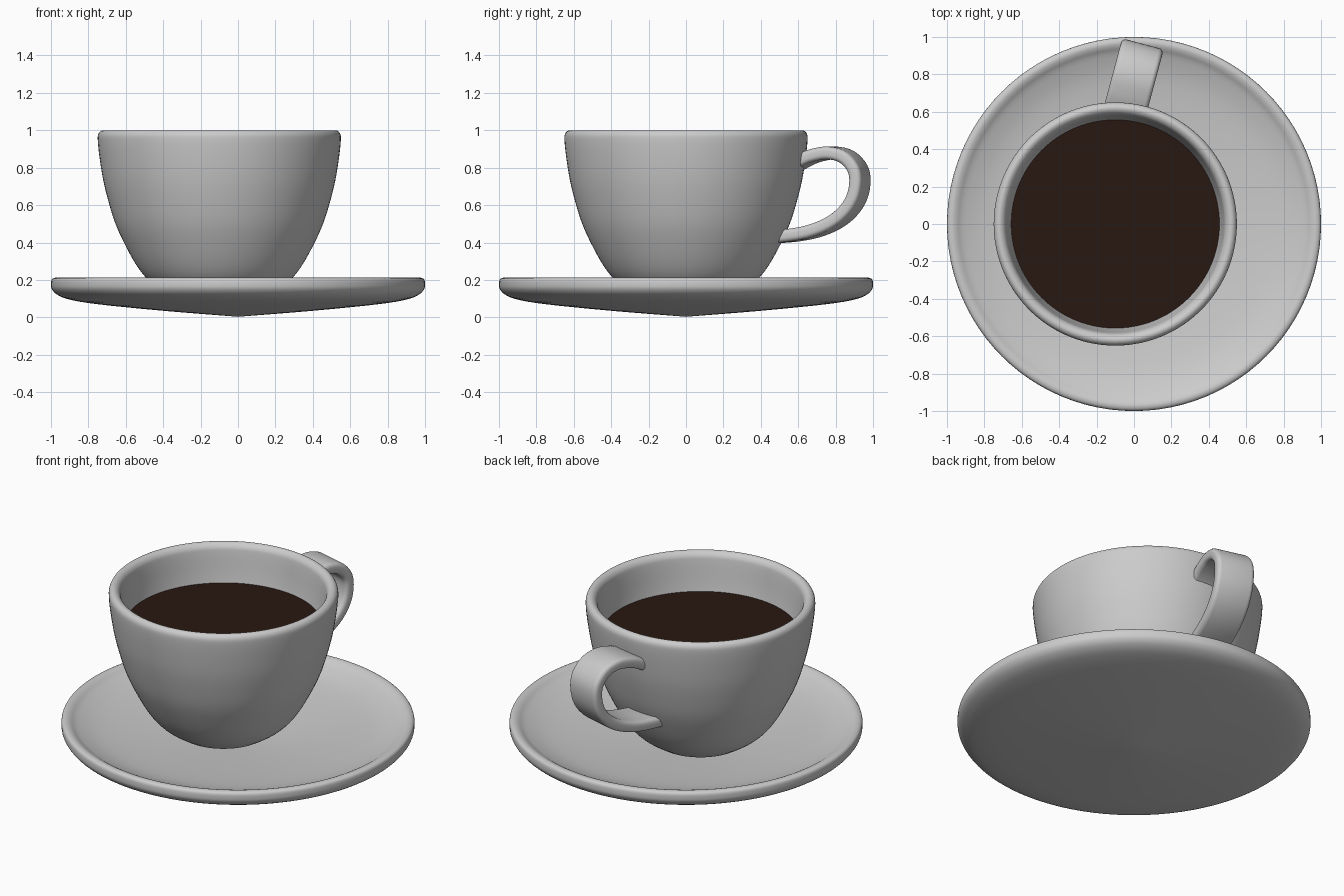
import bpy, bmesh
from math import sin, cos, pi, radians, hypot
from mathutils import Vector

if "Cube" in bpy.data.objects:
    bpy.data.objects.remove(bpy.data.objects["Cube"])


def spline(pts, n=4):
    """Smooth Catmull-Rom curve through 2D points."""
    p = [Vector(q) for q in pts]
    p = [2 * p[0] - p[1]] + p + [2 * p[-1] - p[-2]]
    out = []
    for i in range(1, len(p) - 2):
        a, b, c, d = p[i - 1:i + 3]
        for k in range(n):
            t = k / n
            out.append(0.5 * (2 * b + (c - a) * t + (2 * a - 5 * b + 4 * c - d) * t * t
                              + (3 * b - a - 3 * c + d) * t ** 3))
    return out + [p[-2]]


def finish(bm, name, angle=50):
    bmesh.ops.remove_doubles(bm, verts=bm.verts, dist=1e-5)
    bmesh.ops.recalc_face_normals(bm, faces=bm.faces)
    me = bpy.data.meshes.new(name)
    bm.to_mesh(me)
    bm.free()
    ob = bpy.data.objects.new(name, me)
    bpy.context.collection.objects.link(ob)
    bpy.ops.object.select_all(action='DESELECT')
    ob.select_set(True)
    bpy.context.view_layer.objects.active = ob
    bpy.ops.object.shade_smooth_by_angle(angle=radians(angle))
    return ob


def lathe(name, profile, x=0.0, steps=96):
    bm = bmesh.new()
    vs = [bm.verts.new((max(r, 0), 0, z)) for r, z in profile]
    edges = [bm.edges.new(e) for e in zip(vs, vs[1:])]
    bmesh.ops.spin(bm, geom=vs + edges, cent=(0, 0, 0), axis=(0, 0, 1),
                   angle=2 * pi, steps=steps)
    ob = finish(bm, name)
    ob.location.x = x
    return ob


# Saucer: shallow dish with a rounded lip
lathe("saucer", spline([(0, 0.003), (0.4, 0.035), (0.75, 0.07), (0.9, 0.095), (0.965, 0.12),
                        (0.995, 0.15), (1.0, 0.18), (0.995, 0.203), (0.975, 0.212),
                        (0.95, 0.206), (0.9, 0.18), (0.75, 0.14), (0.4, 0.102), (0, 0.07)]))

# Cup: outer wall, rounded rim, inner wall
CUP_X = -0.1
lathe("cup", spline([(0, 0.085), (0.2, 0.092), (0.31, 0.145), (0.39, 0.21), (0.45, 0.29),
                     (0.51, 0.4), (0.555, 0.5), (0.59, 0.61), (0.62, 0.73), (0.641, 0.86),
                     (0.65, 0.95), (0.646, 0.982), (0.63, 0.998), (0.61, 0.998),
                     (0.59, 0.98), (0.58, 0.94), (0.557, 0.77), (0.51, 0.57),
                     (0.44, 0.4), (0.33, 0.25), (0.2, 0.175), (0, 0.16)]), CUP_X)

# Coffee surface
coffee = lathe("coffee", [(0, 0.77), (0.56, 0.77)], CUP_X)
mat = bpy.data.materials.new("coffee_brown")
mat.diffuse_color = (0.022, 0.009, 0.006, 1)
mat.use_nodes = True
mat.node_tree.nodes["Principled BSDF"].inputs["Base Color"].default_value = mat.diffuse_color
coffee.data.materials.append(mat)

# Handle: flat rounded strap swept along a loop, turned 15 degrees
path = spline([(0.595, 0.82), (0.64, 0.845), (0.70, 0.867), (0.78, 0.879), (0.86, 0.858),
               (0.915, 0.80), (0.93, 0.73), (0.913, 0.64), (0.86, 0.56), (0.78, 0.50),
               (0.68, 0.46), (0.58, 0.44), (0.475, 0.43)])
HALF_W, HALF_T, R = 0.115, 0.034, 0.024
section = []
for i, (sx, sy) in enumerate([(1, 1), (-1, 1), (-1, -1), (1, -1)]):
    for k in range(5):
        a = (i + k / 4) * pi / 2
        section.append((sx * (HALF_W - R) + R * cos(a), sy * (HALF_T - R) + R * sin(a)))
turn = radians(15)
side = Vector((cos(turn), -sin(turn), 0))
bm = bmesh.new()
rings = []
for i, p in enumerate(path):
    t = path[min(i + 1, len(path) - 1)] - path[max(i - 1, 0)]
    t.normalize()
    base = Vector((-0.04 + (p.x - 0.635) * 0.268, p.x, p.y))
    up = Vector((-t.y * sin(turn), -t.y * cos(turn), t.x))
    rings.append([bm.verts.new(base + side * u + up * v) for u, v in section])
n = len(section)
for a, b in zip(rings, rings[1:]):
    for j in range(n):
        bm.faces.new((a[j], a[(j + 1) % n], b[(j + 1) % n], b[j]))
bm.faces.new(rings[0])
bm.faces.new(rings[-1])
finish(bm, "handle")
